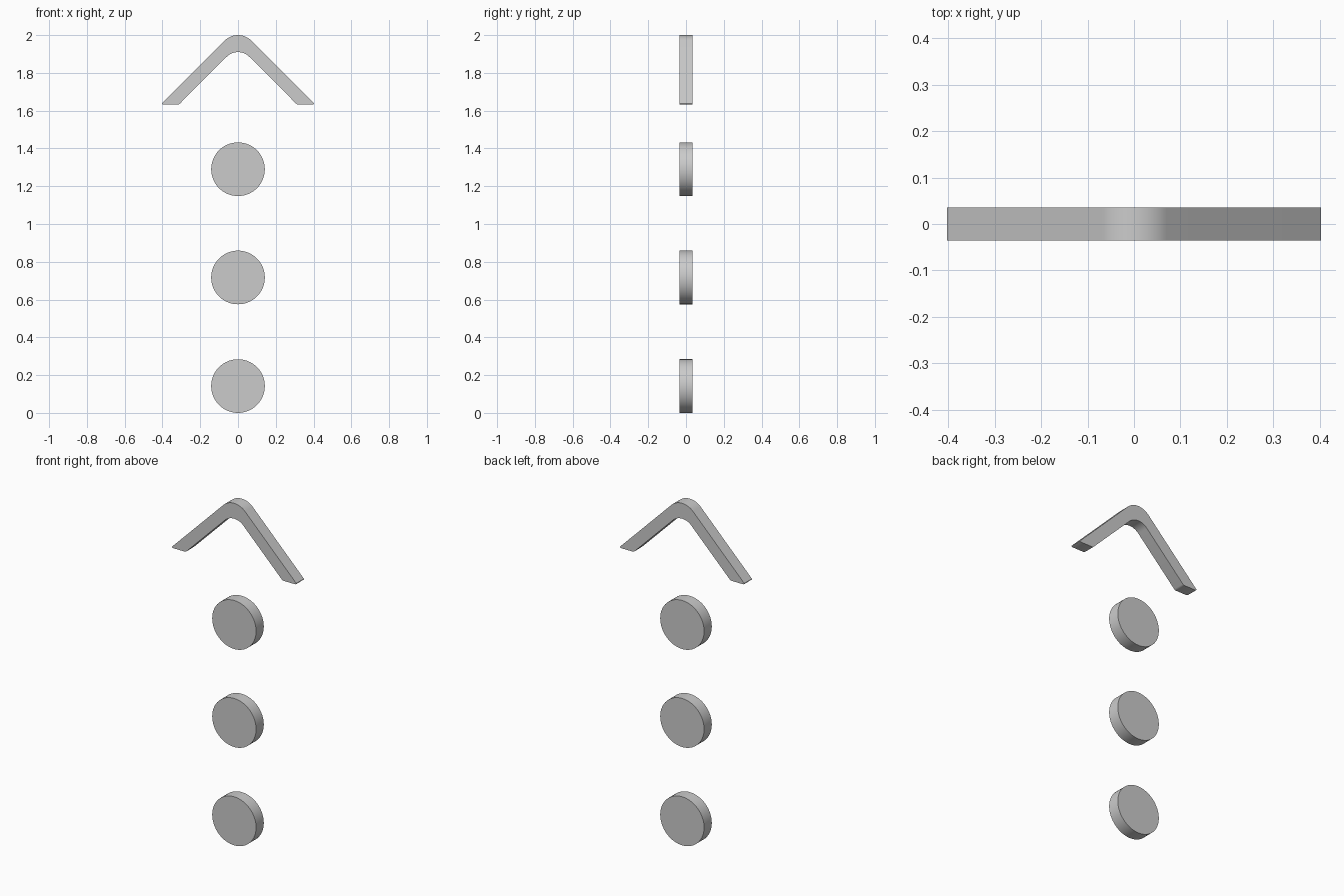
import bpy, bmesh
from math import sin, cos, pi, radians

if "Cube" in bpy.data.objects:
    bpy.data.objects.remove(bpy.data.objects["Cube"])

DEPTH = 0.071


def slab(name, profile):
    """Extrude an x-z outline symmetrically along y."""
    bm = bmesh.new()
    face = bm.faces.new([bm.verts.new((x, -DEPTH / 2, z)) for x, z in profile])
    ext = bmesh.ops.extrude_face_region(bm, geom=[face], use_keep_orig=True)
    verts = [v for v in ext["geom"] if isinstance(v, bmesh.types.BMVert)]
    bmesh.ops.translate(bm, verts=verts, vec=(0, DEPTH, 0))
    bmesh.ops.recalc_face_normals(bm, faces=bm.faces)
    mesh = bpy.data.meshes.new(name)
    bm.to_mesh(mesh)
    bm.free()
    obj = bpy.data.objects.new(name, mesh)
    bpy.context.collection.objects.link(obj)
    bpy.ops.object.select_all(action='DESELECT')
    obj.select_set(True)
    bpy.context.view_layer.objects.active = obj
    bpy.ops.object.shade_smooth_by_angle(angle=radians(30))
    return obj


def arc(cz, r, a0, a1, n, cx=0.0):
    angles = [radians(a0 + (a1 - a0) * i / n) for i in range(n + 1)]
    return [(cx + r * cos(a), cz + r * sin(a)) for a in angles]


# Three round dots stacked vertically
R = 0.142
for name, z in (("lower_dot", R), ("middle_dot", 0.717), ("upper_dot", 1.29)):
    slab(name, arc(z, R, 0, 360, 64)[:-1])

# Arrow head: rounded apex, 45 degree arms, softened feet
foot = [(0.402, 1.639), (0.4015, 1.635), (0.396, 1.632),
        (0.321, 1.632), (0.314, 1.633), (0.308, 1.637)]
outer = arc(1.9, 0.1, 135, 45, 24)
inner = arc(1.8255, 0.0845, 45, 135, 20)
mirrored_foot = [(-x, z) for x, z in reversed(foot)]
slab("arrow_head", outer + foot + inner + mirrored_foot)
